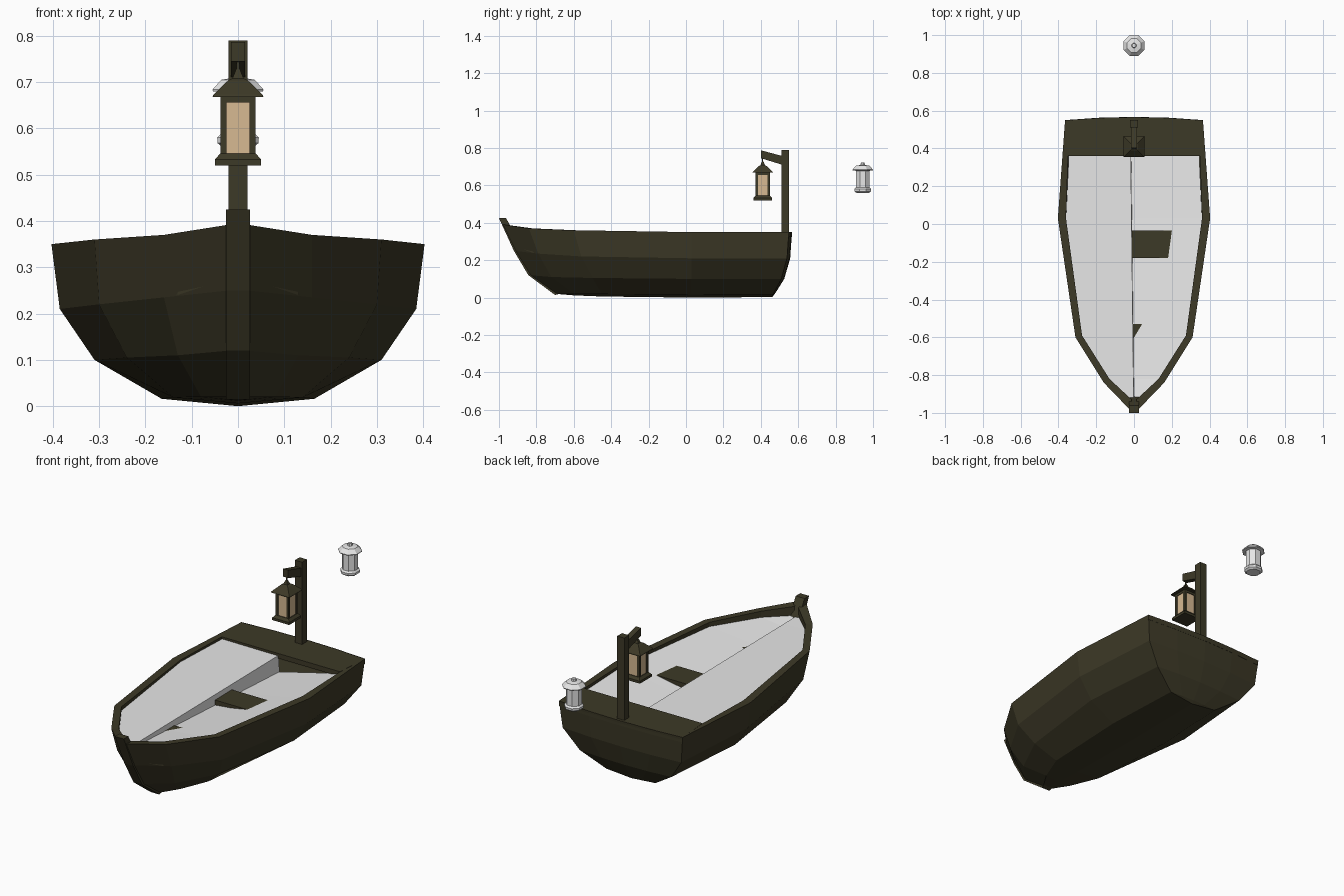
import bpy, bmesh, math

if "Cube" in bpy.data.objects:
    bpy.data.objects.remove(bpy.data.objects["Cube"])


def mat(name, rgb):
    m = bpy.data.materials.new(name)
    m.diffuse_color = (*rgb, 1)
    m.use_nodes = True
    m.node_tree.nodes["Principled BSDF"].inputs["Base Color"].default_value = m.diffuse_color
    return m


WOOD = mat("dark olive wood", (0.046, 0.041, 0.02))
PALE = mat("pale grey", (0.8, 0.8, 0.8))
GLASS = mat("warm lamp glass", (0.68, 0.49, 0.29))


def make(name, verts, faces, m, fix=True):
    me = bpy.data.meshes.new(name)
    me.from_pydata(verts, [], faces)
    if fix:
        bm = bmesh.new()
        bm.from_mesh(me)
        bmesh.ops.remove_doubles(bm, verts=bm.verts, dist=0.0001)
        bmesh.ops.recalc_face_normals(bm, faces=bm.faces)
        bm.to_mesh(me)
        bm.free()
    me.materials.append(m)
    ob = bpy.data.objects.new(name, me)
    bpy.context.collection.objects.link(ob)
    return ob


def box(name, x, y, z, m):
    v = [(a, b, c) for c in z for a, b in ((x[0], y[0]), (x[1], y[0]), (x[1], y[1]), (x[0], y[1]))]
    f = [(3, 2, 1, 0), (4, 5, 6, 7)] + [(i, (i + 1) % 4, (i + 1) % 4 + 4, i + 4) for i in range(4)]
    return make(name, v, f, m)


def slab(name, prof, hw, m):
    """Extrude a y-z profile across x."""
    n = len(prof)
    v = [(s * hw, y, z) for s in (-1, 1) for y, z in prof]
    f = [tuple(range(n)), tuple(range(2 * n - 1, n - 1, -1))]
    f += [(i, (i + 1) % n, (i + 1) % n + n, i + n) for i in range(n)]
    return make(name, v, f, m)


def lathe(name, prof, sides, cy, m):
    """Faceted turned shape; radii are measured to the flats."""
    v, f = [], []
    for r, z in prof:
        for k in range(sides):
            a = 2 * math.pi * (k + 0.5) / sides
            R = r / math.cos(math.pi / sides)
            v.append((R * math.cos(a), cy + R * math.sin(a), z))
    for j in range(len(prof) - 1):
        for k in range(sides):
            k2 = (k + 1) % sides
            f.append((j * sides + k, j * sides + k2, (j + 1) * sides + k2, (j + 1) * sides + k))
    f.append(tuple(range(sides))[::-1])
    f.append(tuple(range((len(prof) - 1) * sides, len(prof) * sides)))
    return make(name, v, f, m)


# Hull: lengthwise strakes from inner wall over the rim down to the keel, (half width, y, z)
strakes = [
    [(.345, .50, .22), (.36, .03, .22), (.275, -.59, .22), (.13, -.82, .24), (.012, -.93, .28)],
    [(.345, .50, .35), (.36, .03, .35), (.275, -.59, .36), (.13, -.82, .37), (.012, -.93, .385)],
    [(.365, .55, .352), (.403, .03, .35), (.31, -.6, .36), (.16, -.84, .37), (.02, -.985, .392)],
    [(.35, .54, .21), (.385, .03, .21), (.30, -.56, .22), (.16, -.79, .235), (.02, -.915, .25)],
    [(.27, .51, .10), (.31, .03, .10), (.24, -.50, .105), (.13, -.72, .11), (.02, -.835, .12)],
    [(.145, .465, .017), (.165, .03, .016), (.14, -.45, .019), (.08, -.6, .02), (.02, -.695, .02)],
    [(0, .46, .003), (0, .03, 0), (0, -.45, .006), (0, -.6, .012), (0, -.695, .02)],
]
n = 5
hv, hf = [], []
for s in (1, -1):
    base = len(hv)
    for row in strakes:
        hv += [(s * x, y, z) for x, y, z in row]
    for j in range(len(strakes) - 1):
        for i in range(n - 1):
            a = base + j * n + i
            hf.append((a, a + 1, a + n + 1, a + n))
make("hull", hv, hf, WOOD)

# Transom: bowed stern panel, fanned across the strake ends
tv, tf = [], []
rows = [r[0] for r in strakes[2:]]
for x, y, z in rows:
    tv += [(x * u, y + 0.017 * (1 - u * u) * min(1, x / .3), z) for u in (-1, -.5, 0, .5, 1)]
for j in range(len(rows) - 1):
    for i in range(4):
        a = j * 5 + i
        tf.append((a + 1, a, a + 5, a + 6))
make("transom", tv, tf, WOOD, fix=False)

# Stem post at the bow
slab("stem_post", [(-1, .425), (-.92, .25), (-.843, .12), (-.70, .014), (-.64, .03),
                   (-.80, .14), (-.88, .26), (-.94, .385), (-.962, .425)], .026, WOOD)

# Stern bench with bowed rear edge
bv = [(-.35, .36), (.35, .36), (.364, .549), (.18, .562), (0, .566), (-.18, .562), (-.364, .549)]
nb = len(bv)
make("stern_bench", [(x, y, z) for z in (.325, .351) for x, y in bv],
     [tuple(range(nb))[::-1], tuple(range(nb, 2 * nb))] +
     [(i, (i + 1) % nb, (i + 1) % nb + nb, i + nb) for i in range(nb)], WOOD)

# Thwart seats, mostly covered by the inner sheet
box("middle_seat", (-.32, .32), (-.18, -.035), (.275, .31), WOOD)
box("front_seat", (-.22, .22), (-.66, -.53), (.28, .31), WOOD)

# Pale inner sheet: high left half, right half dipping towards the centre line
outline = [(.345, .37), (.36, .03), (.275, -.59), (.13, -.82), (.012, -.93)]
sv, sf = [], []
for x, y in outline:
    cx = -.015 * (y + .93) / 1.3
    low = .33 - .062 * (y + .93)
    sv += [(-x, y, .34), (cx - .002, y, .338), (cx, y, low), (x, y, .337)]
for i in range(len(outline) - 1):
    for k in range(3):
        a = i * 4 + k
        sf.append((a, a + 4, a + 5, a + 1))
make("inner_sheet", sv, sf, PALE, fix=False)

# Lamp post and slanted arm
box("lamp_post", (-.021, .021), (.51, .55), (.33, .79), WOOD)
slab("lamp_arm", [(.402, .745), (.402, .787), (.515, .757), (.515, .71)], .015, WOOD)

# Hanging square lantern
LY = .41
lathe("lantern_base", [(.05, .52), (.05, .533), (.038, .546)], 4, LY, WOOD)
lathe("lantern_glass", [(.034, .54), (.034, .67)], 4, LY, GLASS)
for sx in (-1, 1):
    for sy in (-1, 1):
        x0, y0 = sx * .0315, LY + sy * .0315
        box("lantern_corner_post", (x0 - .0065, x0 + .0065), (y0 - .0065, y0 + .0065), (.54, .672), WOOD)
lathe("lantern_top_band", [(.0375, .656), (.0375, .672)], 4, LY, WOOD)
lathe("lantern_roof", [(.055, .668), (.053, .673), (.022, .703), (.012, .708), (.004, .728)], 4, LY, WOOD)
box("lantern_hook", (-.003, .003), (LY - .003, LY + .003), (.72, .75), WOOD)

# Free-standing pale eight-sided lantern behind the boat
lathe("pale_lantern", [(.034, .56), (.044, .568), (.045, .58), (.037, .588), (.037, .678),
                       (.054, .68), (.055, .684), (.036, .705), (.012, .709), (.01, .722)], 8, .945, PALE)
